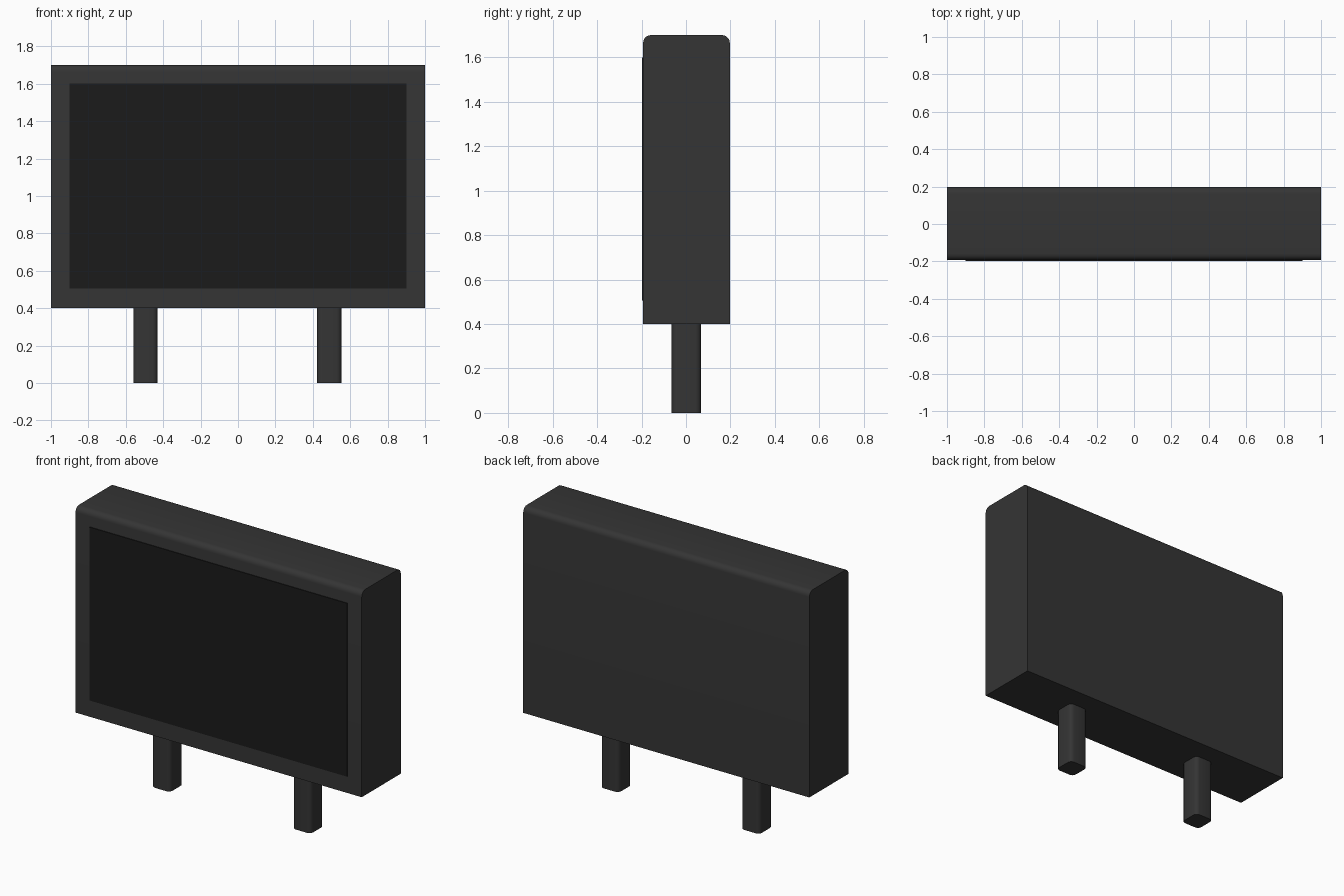
import bpy, bmesh

if "Cube" in bpy.data.objects:
    bpy.data.objects.remove(bpy.data.objects["Cube"])


def material(name, value):
    m = bpy.data.materials.new(name)
    m.diffuse_color = (value, value, value, 1)
    m.use_nodes = True
    m.node_tree.nodes["Principled BSDF"].inputs["Base Color"].default_value = m.diffuse_color
    return m


def box(name, lo, hi, mat, radius=0, pick=None, segments=5):
    """Box between two corners; edges chosen by pick(a, b) are rounded."""
    bm = bmesh.new()
    bmesh.ops.create_cube(bm, size=1)
    for v in bm.verts:
        v.co = [lo[i] + (v.co[i] + 0.5) * (hi[i] - lo[i]) for i in range(3)]
    if radius:
        edges = [e for e in bm.edges if pick(e.verts[0].co, e.verts[1].co)]
        bmesh.ops.bevel(bm, geom=edges, offset=radius, segments=segments,
                        profile=0.5, affect='EDGES')
    mesh = bpy.data.meshes.new(name)
    bm.to_mesh(mesh)
    bm.free()
    mesh.materials.append(mat)
    ob = bpy.data.objects.new(name, mesh)
    bpy.context.collection.objects.link(ob)
    bpy.ops.object.select_all(action='DESELECT')
    ob.select_set(True)
    bpy.context.view_layer.objects.active = ob
    bpy.ops.object.shade_smooth_by_angle()
    return ob


casing = material("casing_grey", 0.035)
glass = material("screen_black", 0.011)

# Casing, with the two long top edges rounded
TOP = 1.7
box("casing", (-1, -0.193, 0.4), (1, 0.197, TOP), casing, 0.035,
    lambda a, b: a.z > TOP - 0.01 and b.z > TOP - 0.01 and abs(a.x - b.x) > 1)

# Thin screen standing slightly proud of the casing
box("screen", (-0.9, -0.198, 0.505), (0.9, -0.19, 1.6), glass)

# Two posts with rounded upright corners
for side, x in (("left", -0.495), ("right", 0.488)):
    box(side + "_post", (x - 0.065, -0.065, 0), (x + 0.065, 0.068, 0.4), casing,
        0.026, lambda a, b: abs(a.z - b.z) > 0.1, 4)
